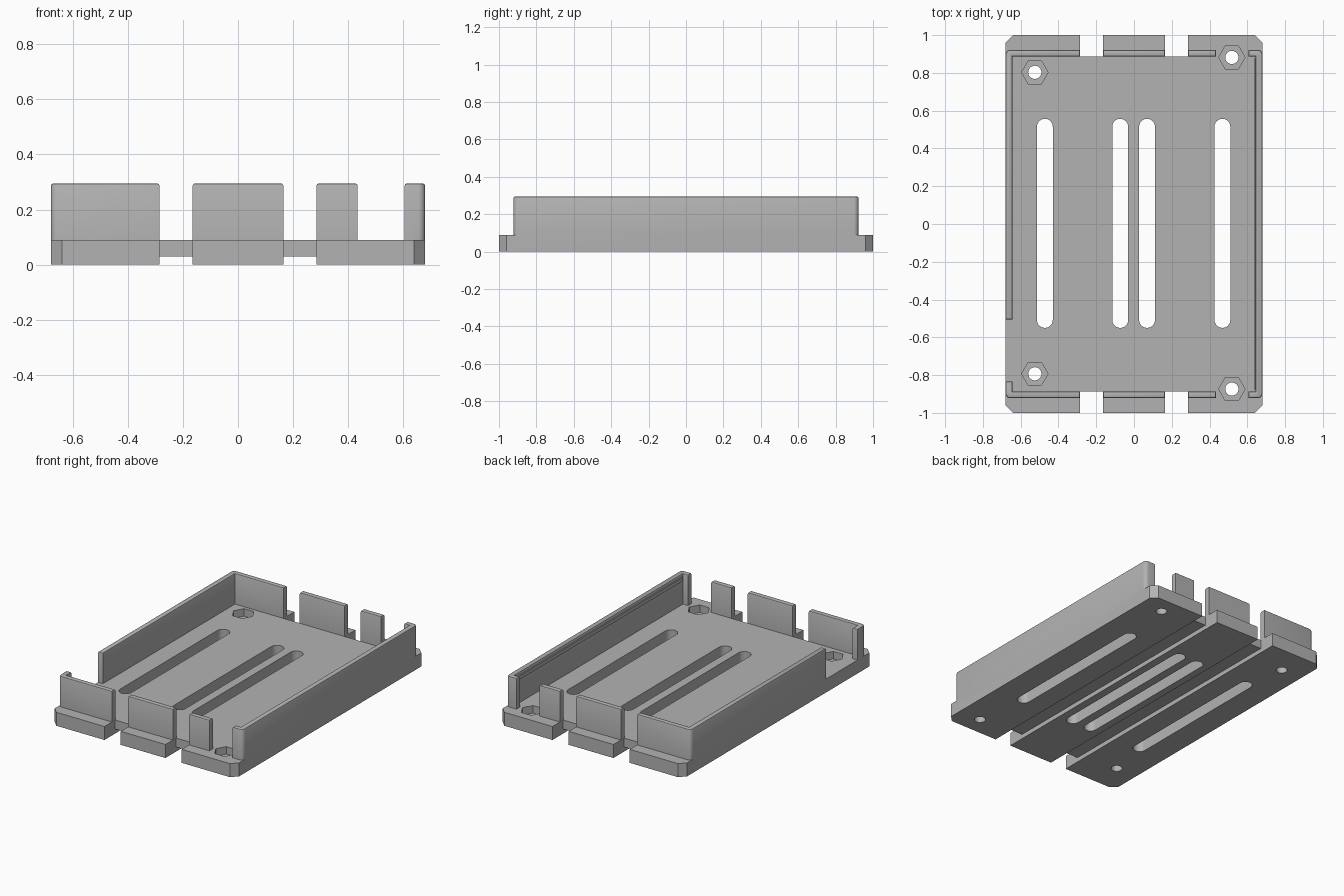
import bpy, bmesh, math

default = bpy.data.objects.get("Cube")
if default:
    bpy.data.objects.remove(default, do_unlink=True)

# Single flat colour
grey = bpy.data.materials.new("light_grey_plastic")
grey.use_nodes = True
colour = (0.45, 0.45, 0.45, 1)
grey.diffuse_color = colour
grey.node_tree.nodes["Principled BSDF"].inputs["Base Color"].default_value = colour

HX, HY = 0.68, 1.0          # half size of the base
FLOOR, TOP = 0.09, 0.295    # floor and wall top heights
WALL_Y, INNER_Y = 0.922, 0.886
INNER_X = 0.643


def prism(name, points, z0, z1):
    """Extrude a counter-clockwise outline from z0 to z1."""
    bm = bmesh.new()
    face = bm.faces.new([bm.verts.new((x, y, z0)) for x, y in points])
    out = bmesh.ops.extrude_face_region(bm, geom=[face])
    moved = [v for v in out["geom"] if isinstance(v, bmesh.types.BMVert)]
    bmesh.ops.translate(bm, verts=moved, vec=(0, 0, z1 - z0))
    bmesh.ops.recalc_face_normals(bm, faces=bm.faces)
    mesh = bpy.data.meshes.new(name)
    bm.to_mesh(mesh)
    bm.free()
    mesh.materials.append(grey)
    obj = bpy.data.objects.new(name, mesh)
    bpy.context.collection.objects.link(obj)
    return obj


def box(name, x0, x1, y0, y1, z0, z1):
    return prism(name, [(x0, y0), (x1, y0), (x1, y1), (x0, y1)], z0, z1)


def disc(x, y, radius, sides):
    return [(x + radius * math.cos(math.tau * i / sides),
             y + radius * math.sin(math.tau * i / sides)) for i in range(sides)]


def capsule(x, y0, y1, r, steps=12):
    """Outline of a slot with round ends."""
    arc = [math.pi * i / steps for i in range(steps + 1)]
    upper = [(x + r * math.cos(a), y1 - r + r * math.sin(a)) for a in arc]
    lower = [(x - r * math.cos(a), y0 + r - r * math.sin(a)) for a in arc]
    return upper + lower


def combine(target, tool, operation="DIFFERENCE"):
    mod = target.modifiers.new("combine", "BOOLEAN")
    mod.operation, mod.object, mod.solver = operation, tool, "EXACT"
    bpy.context.view_layer.objects.active = target
    bpy.ops.object.modifier_apply(modifier=mod.name)
    bpy.data.objects.remove(tool, do_unlink=True)


# Base plate with chamfered corners
c = 0.04
tray = prism("base_tray", [
    (c - HX, -HY), (HX - c, -HY), (HX, c - HY), (HX, HY - c),
    (HX - c, HY), (c - HX, HY), (-HX, HY - c), (-HX, c - HY)], 0, FLOOR)

# Perimeter wall with rounded outer corners
r = 0.025
outline = []
for i, (sx, sy) in enumerate([(1, 1), (-1, 1), (-1, -1), (1, -1)]):
    for k in range(5):
        a = math.pi / 2 * (i + k / 4)
        outline.append((sx * (HX - r) + r * math.cos(a),
                        sy * (WALL_Y - r) + r * math.sin(a)))
walls = prism("walls", outline, FLOOR, TOP)
combine(walls, box("cut", -INNER_X, INNER_X, -INNER_Y, INNER_Y, 0, 1))

# Openings through the end walls and the left-hand side wall
for x0, x1 in [(-0.285, -0.165), (0.165, 0.285), (0.435, 0.605)]:
    combine(walls, box("cut", x0, x1, -1.1, 1.1, 0, 1))
combine(walls, box("cut", -0.8, -0.6, -0.835, -0.505, 0, 1))

# Soften the top rim of the walls
bm = bmesh.new()
bm.from_mesh(walls.data)
rim = [e for e in bm.edges
       if all(v.co.z > TOP - 0.001 for v in e.verts)
       and len(e.link_faces) == 2 and e.calc_face_angle() > 1]
bmesh.ops.bevel(bm, geom=rim, offset=0.009, segments=2, profile=0.5, affect="EDGES")
bm.to_mesh(walls.data)
bm.free()
combine(tray, walls, "UNION")

# Strap grooves underneath, with notches at both ends
for side in (-1, 1):
    x0, x1 = sorted((side * 0.165, side * 0.285))
    combine(tray, box("cut", x0, x1, -1.1, 1.1, -0.1, 0.03))
    for end in (-1, 1):
        y0, y1 = sorted((end * 0.887, end * 1.1))
        combine(tray, box("cut", x0, x1, y0, y1, -0.1, 0.5))

# Long vent slots
for x in (-0.472, -0.073, 0.069, 0.468):
    combine(tray, prism("cut", capsule(x, -0.55, 0.557, 0.042), -0.1, 0.5))

# Screw holes with hexagonal nut pockets
for x, y in [(-0.525, 0.803), (0.518, 0.882), (-0.525, -0.793), (0.518, -0.874)]:
    combine(tray, prism("cut", disc(x, y, 0.07, 6), 0.04, 0.2))
    combine(tray, prism("cut", disc(x, y, 0.035, 24), -0.1, 0.2))

# Thin retaining ridge inside the full-length side wall
ridge = box("retaining_ridge", 0.635, 0.65, -0.875, 0.875, 0.25, 0.275)

for obj in (tray, ridge):
    bpy.ops.object.select_all(action="DESELECT")
    obj.select_set(True)
    bpy.context.view_layer.objects.active = obj
    bpy.ops.object.shade_smooth_by_angle(angle=math.radians(30))
